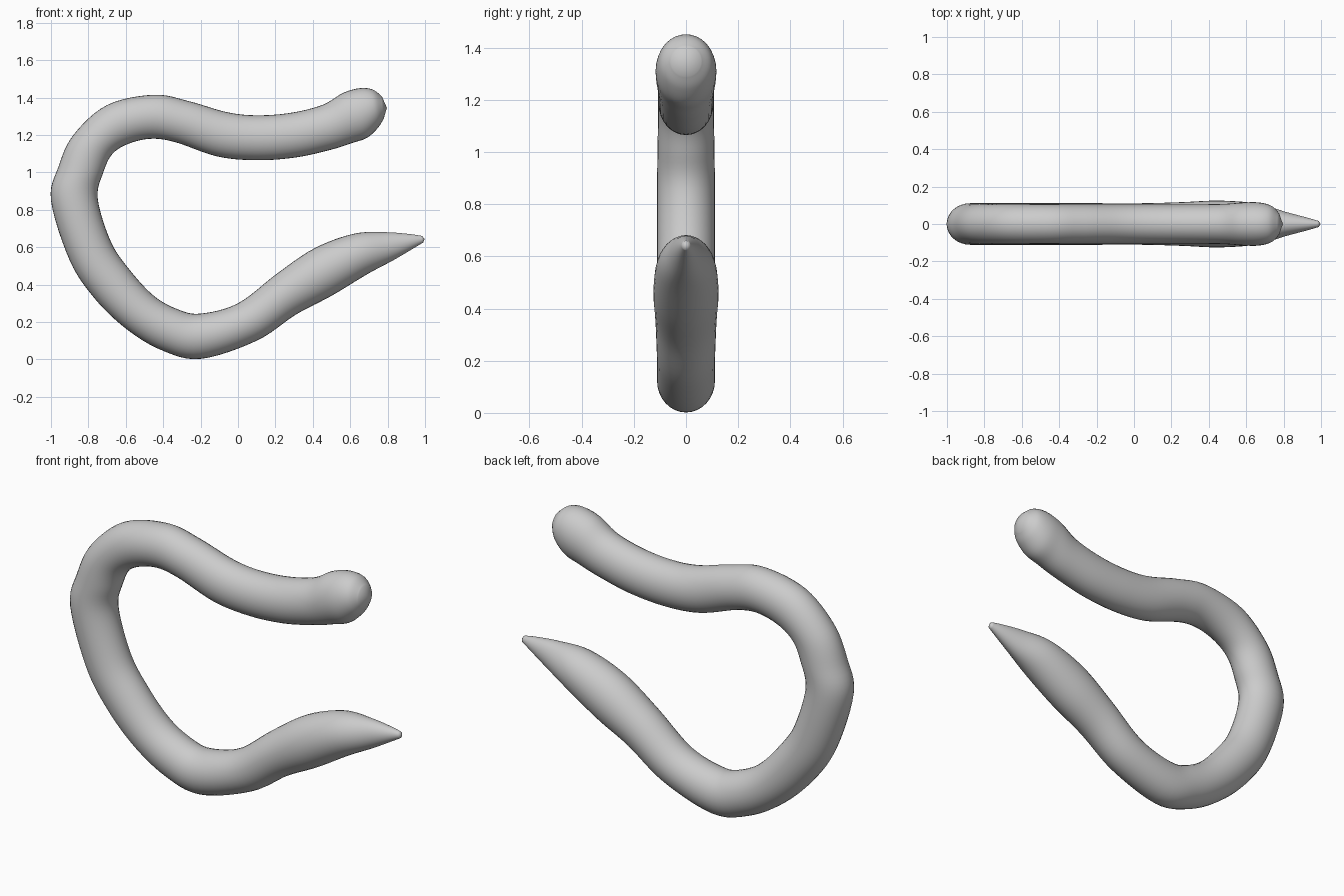
import bpy
import bmesh
import math
from mathutils import Vector

default_cube = bpy.data.objects.get("Cube")
if default_cube:
    bpy.data.objects.remove(default_cube, do_unlink=True)

SIDES = 32
STEPS = 6

# Cross-sections along the hook, from pointed tip to rounded knob:
# outer edge (x, z), inner edge (x, z), half depth in y
SECTIONS = [
    (.99, .625, .985, .66, .016),
    (.94, .595, .92, .67, .033),
    (.83, .53, .79, .68, .065),
    (.69, .455, .62, .672, .11),
    (.5, .34, .41, .595, .125),
    (.31, .24, .21, .46, .117),
    (.1, .1, 0, .3, .111),
    (-.2, .003, -.2, .245, .111),
    (-.41, .05, -.32, .267, .111),
    (-.6, .165, -.45, .34, .111),
    (-.77, .33, -.58, .48, .111),
    (-.9, .53, -.68, .63, .111),
    (-1, .85, -.75, .86, .111),
    (-.96, 1.03, -.72, 1, .109),
    (-.88, 1.2, -.67, 1.1, .107),
    (-.7, 1.36, -.58, 1.155, .107),
    (-.45, 1.415, -.46, 1.18, .106),
    (-.26, 1.38, -.33, 1.16, .105),
    (-.06, 1.322, -.11, 1.085, .105),
    (.1, 1.305, .1, 1.065, .105),
    (.28, 1.318, .31, 1.08, .105),
    (.45, 1.36, .5, 1.122, .107),
    (.56, 1.424, .61, 1.157, .115),
    (.65, 1.45, .69, 1.185, .115),
    (.72, 1.443, .75, 1.24, .097),
    (.77, 1.405, .78, 1.29, .058),
]
TIP = Vector((.998, 0, .643))
KNOB_END = Vector((.796, 0, 1.345))


def smooth_sections(sections, steps):
    """Blend neighbouring cross-sections with a smooth spline."""
    blended = []
    last = len(sections) - 1
    for i in range(last):
        a, b, c, d = (sections[min(max(i + k, 0), last)] for k in (-1, 0, 1, 2))
        for step in range(steps):
            t = step / steps
            blended.append([
                q + t / 2 * (r - p + t * (2 * p - 5 * q + 4 * r - s
                                          + t * (3 * (q - r) + s - p)))
                for p, q, r, s in zip(a, b, c, d)
            ])
    blended.append(sections[last])
    return blended


def add_ring(bm, section):
    """Add one elliptical ring of vertices spanning the two edges."""
    outer_x, outer_z, inner_x, inner_z, depth = section
    outer = Vector((outer_x, 0, outer_z))
    inner = Vector((inner_x, 0, inner_z))
    centre = (outer + inner) / 2
    arm = (outer - inner) / 2
    side = Vector((0, depth, 0))
    angles = [math.tau * i / SIDES for i in range(SIDES)]
    return [bm.verts.new(centre + arm * math.cos(a) + side * math.sin(a))
            for a in angles]


def close_end(bm, ring, point):
    """Close a ring with a fan of triangles to a single point."""
    apex = bm.verts.new(point)
    for i, vert in enumerate(ring):
        bm.faces.new((vert, ring[(i + 1) % SIDES], apex))


# Swept body with closed ends
bm = bmesh.new()
rings = [add_ring(bm, section) for section in smooth_sections(SECTIONS, STEPS)]
for ring, following in zip(rings, rings[1:]):
    for i in range(SIDES):
        j = (i + 1) % SIDES
        bm.faces.new((ring[i], ring[j], following[j], following[i]))
close_end(bm, rings[0], TIP)
close_end(bm, rings[-1], KNOB_END)
bmesh.ops.recalc_face_normals(bm, faces=bm.faces)
for face in bm.faces:
    face.smooth = True

mesh = bpy.data.meshes.new("hook_body")
bm.to_mesh(mesh)
bm.free()
hook = bpy.data.objects.new("hook_body", mesh)
bpy.context.collection.objects.link(hook)

# Plain light grey finish
grey = bpy.data.materials.new("light_grey")
grey.use_nodes = True
colour = (.6, .6, .6, 1)
grey.diffuse_color = colour
grey.node_tree.nodes["Principled BSDF"].inputs["Base Color"].default_value = colour
mesh.materials.append(grey)
